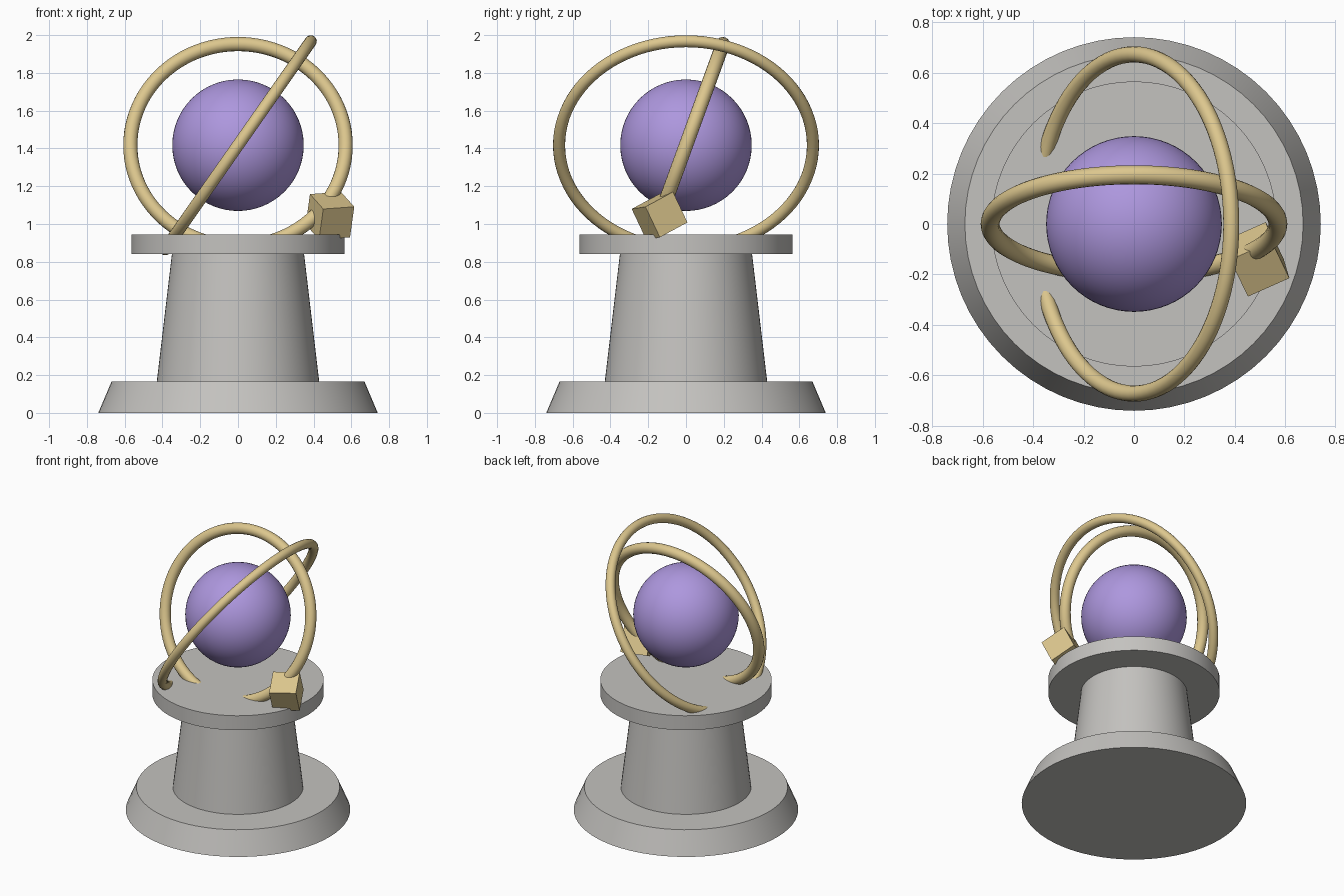
import bpy
from math import radians

cube = bpy.data.objects.get("Cube")
if cube:
    bpy.data.objects.remove(cube, do_unlink=True)


def material(name, rgb):
    mat = bpy.data.materials.new(name)
    mat.use_nodes = True
    mat.diffuse_color = (*rgb, 1)
    mat.node_tree.nodes["Principled BSDF"].inputs["Base Color"].default_value = (*rgb, 1)
    return mat


stone = material("grey stone", (0.55, 0.54, 0.52))
gold = material("pale gold", (0.72, 0.57, 0.27))
violet = material("violet", (0.42, 0.31, 0.73))


def finish(name, mat, smooth=True):
    obj = bpy.context.object
    obj.name = name
    obj.data.materials.append(mat)
    if smooth:
        bpy.ops.object.shade_smooth_by_angle(angle=radians(35))
    return obj


def drum(name, bottom_radius, top_radius, z0, z1):
    bpy.ops.mesh.primitive_cone_add(vertices=64, radius1=bottom_radius, radius2=top_radius,
                                    depth=z1 - z0, location=(0, 0, (z0 + z1) / 2))
    return finish(name, stone)


def ring(name, major, minor, tilt):
    bpy.ops.mesh.primitive_torus_add(major_radius=major, minor_radius=minor,
                                     major_segments=96, minor_segments=16,
                                     location=centre, rotation=[radians(a) for a in tilt])
    return finish(name, gold)


# Pedestal
drum("pedestal_base", 0.74, 0.67, 0, 0.165)
drum("pedestal_column", 0.43, 0.35, 0.165, 0.84)
drum("pedestal_plate", 0.565, 0.565, 0.84, 0.945)

# Floating globe
centre = (0, 0, 1.417)
bpy.ops.mesh.primitive_uv_sphere_add(segments=64, ring_count=32, radius=0.348, location=centre)
finish("globe", violet)

# Two tilted rings, sunk into the plate
ring("outer_ring", 0.672, 0.032, (0, -55, 0))
ring("inner_ring", 0.57, 0.0375, (70, 0, 0))

# Block riding on the inner ring
bpy.ops.mesh.primitive_cube_add(size=0.18, location=(0.487, -0.14, 1.044),
                                rotation=[radians(a) for a in (26, -3.7, 24)])
finish("ring_block", gold, smooth=False)
